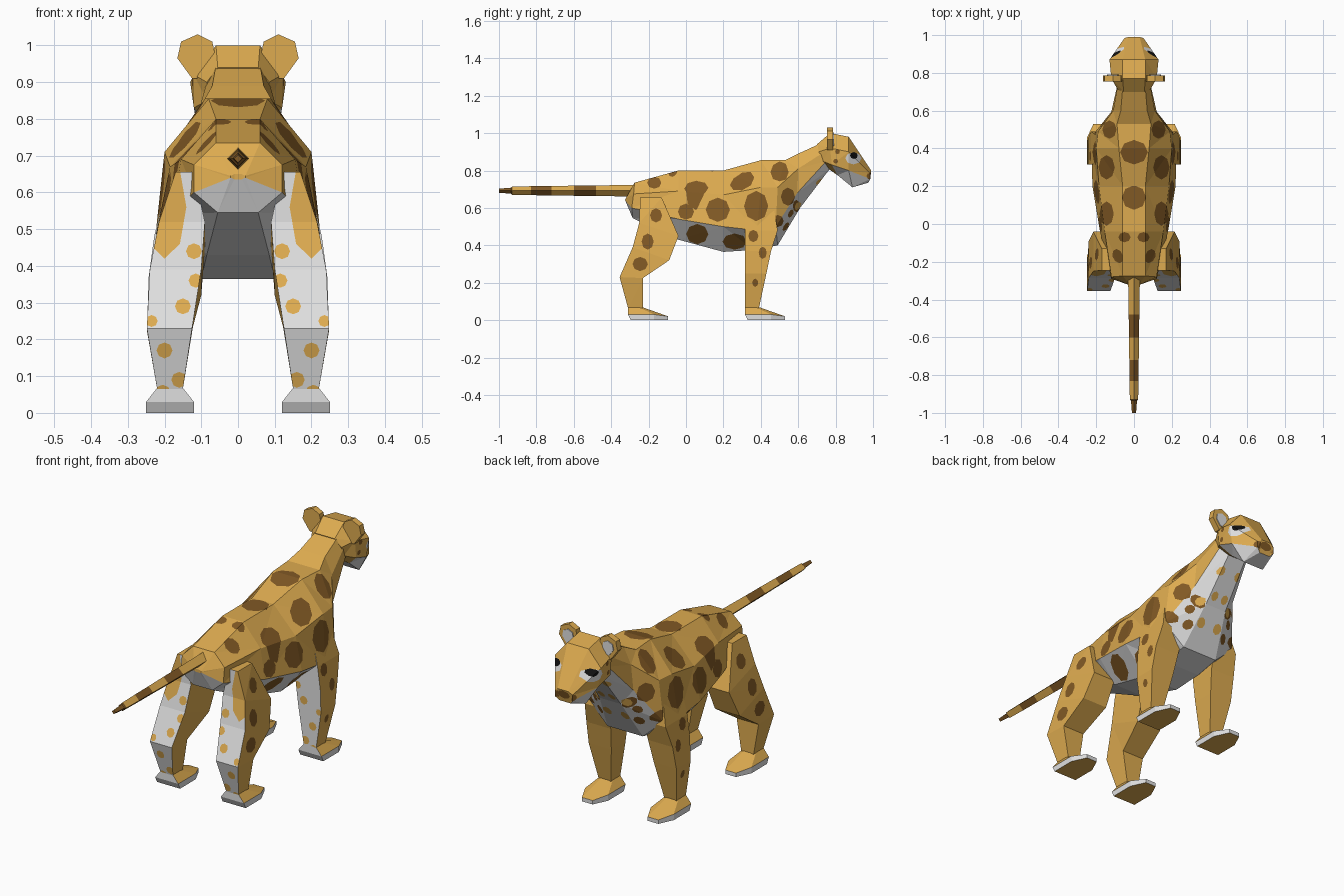
import bpy, bmesh, math
from mathutils import Vector

if "Cube" in bpy.data.objects:
    bpy.data.objects.remove(bpy.data.objects["Cube"])

# Palette
COLOURS = {"tan": (.73, .41, .08), "brown": (.22, .10, .018), "white": (.74, .74, .74),
           "black": (.006, .006, .006)}
TAN, BROWN, WHITE, BLACK = range(4)
MATS = []
for name, rgb in COLOURS.items():
    m = bpy.data.materials.new(name)
    m.diffuse_color = (*rgb, 1)
    m.use_nodes = True
    m.node_tree.nodes["Principled BSDF"].inputs["Base Color"].default_value = m.diffuse_color
    MATS.append(m)


def loft(rings, paint):
    """Skin closed rings; paint(segment, side) gives the colour, caps use segment -1 and -2."""
    bm = bmesh.new()
    vs = [[bm.verts.new(p) for p in r] for r in rings]
    n = len(rings[0])
    for s in range(len(rings) - 1):
        for i in range(n):
            j = (i + 1) % n
            f = bm.faces.new((vs[s][i], vs[s][j], vs[s + 1][j], vs[s + 1][i]))
            f.material_index = paint(s, i)
    bm.faces.new(vs[0]).material_index = paint(-1, 0)
    bm.faces.new(vs[-1]).material_index = paint(-2, 0)
    bmesh.ops.triangulate(bm, faces=bm.faces[:])
    bmesh.ops.recalc_face_normals(bm, faces=bm.faces[:])
    return bm


def mirrored(half):
    return half + [(-x, y, z) for x, y, z in reversed(half)]


def spot(bm, axis, u, v, ru, rv, colour):
    """Cut an eight-sided spot into the faces that look along the signed axis."""
    k, sign = axis
    a, b = [i for i in range(3) if i != k]
    bm.normal_update()
    near = []
    for f in bm.faces:
        us = [w.co[a] for w in f.verts]
        ws = [w.co[b] for w in f.verts]
        if (f.normal[k] * sign > .12 and min(us) < u + ru and max(us) > u - ru
                and min(ws) < v + rv and max(ws) > v - rv):
            near.append(f)
    for i in range(8):
        t = (i + .5) * math.pi / 4
        n, p = Vector((0, 0, 0)), Vector((0, 0, 0))
        n[a], n[b] = math.cos(t) / ru, math.sin(t) / rv
        p[a], p[b] = u + ru * math.cos(t), v + rv * math.sin(t)
        if not near:
            return
        geom = set(near)
        for f in near:
            geom.update(f.edges)
            geom.update(f.verts)
        res = bmesh.ops.bisect_plane(bm, geom=list(geom), dist=1e-5, plane_co=p, plane_no=n)
        pool = {g for g in res["geom"] if isinstance(g, bmesh.types.BMFace)}
        pool |= {f for f in near if f.is_valid}
        near = [f for f in pool if (f.calc_center_median() - p).dot(n) < 0]
    for f in near:
        f.material_index = colour


def side_spots(bm, table, colour, signs=(1, -1)):
    for s in signs:
        for t in table:
            spot(bm, (0, s), *t, colour)


def finish(bm, name):
    bmesh.ops.dissolve_limit(bm, angle_limit=.005, verts=bm.verts[:], edges=bm.edges[:],
                             delimit={'MATERIAL'})
    me = bpy.data.meshes.new(name)
    bm.to_mesh(me)
    bm.free()
    for m in MATS:
        me.materials.append(m)
    ob = bpy.data.objects.new(name, me)
    bpy.context.collection.objects.link(ob)
    return ob


# Body and neck: half sections from spine to belly, rump first
body = loft([mirrored(r) for r in [
    [(.01, -.322, .65), (.02, -.325, .645), (.02, -.325, .64), (.01, -.322, .635)],
    [(.06, -.275, .735), (.12, -.28, .675), (.12, -.29, .60), (.055, -.285, .545)],
    [(.06, -.04, .80), (.155, -.04, .69), (.18, -.04, .54), (.085, -.04, .43)],
    [(.06, .20, .80), (.185, .20, .67), (.22, .20, .50), (.10, .20, .365)],
    [(.08, .40, .855), (.20, .40, .71), (.225, .38, .48), (.10, .36, .375)],
    [(.09, .53, .855), (.19, .49, .71), (.21, .48, .50), (.10, .49, .40)],
    [(.07, .60, .89), (.11, .60, .81), (.12, .595, .68), (.06, .61, .60)],
    [(.06, .72, .945), (.085, .74, .90), (.085, .75, .85), (.05, .77, .81)]]],
    lambda s, i: WHITE if s >= 0 and i in (2, 3, 4) else TAN)
side_spots(body, [(-.17, .735, .035, .03), (-.14, .59, .035, .04), (0, .58, .04, .04),
                  (.17, .59, .06, .06), (.375, .61, .06, .075), (.545, .66, .035, .045),
                  (.59, .61, .018, .03), (.49, .53, .03, .03), (.06, .46, .055, .05),
                  (.26, .42, .06, .04)], BROWN)
for t in [(0, .38, .068, .06), (0, .14, .06, .06)]:
    spot(body, (2, 1), *t, BROWN)
for s in (1, -1):
    for x, y, rx, ry in [(.145, .30, .04, .06), (.145, .055, .035, .06), (.05, -.07, .03, .025),
                         (.13, .50, .035, .045)]:
        spot(body, (2, 1), s * x, y, rx, ry, BROWN)
    # Throat and chest freckles
    for x, z, r, c in [(.05, .52, .022, TAN), (.03, .64, .018, TAN), (.05, .74, .018, TAN),
                       (.11, .50, .022, BROWN), (.085, .61, .02, TAN), (.12, .57, .02, BROWN)]:
        spot(body, (1, 1), s * x, z, r, r, c)
finish(body, "body")

# Head: crown, cheek, jaw and chin per section
head = loft([mirrored(r) for r in [
    [(.055, .70, .94), (.085, .71, .90), (.085, .73, .85), (.05, .76, .81)],
    [(.06, .77, 1.0), (.12, .77, .92), (.12, .78, .83), (.06, .81, .775)],
    [(.06, .87, .98), (.13, .87, .90), (.115, .87, .80), (.06, .89, .71)],
    [(.03, .99, .80), (.05, .985, .785), (.05, .985, .755), (.03, .975, .735)]]],
    lambda s, i: WHITE if s >= 1 and i in (2, 3, 4) else TAN)
side_spots(head, [(.895, .865, .04, .03)], WHITE)
side_spots(head, [(.898, .88, .019, .017)], BLACK)
side_spots(head, [(.81, .90, .012, .012), (.80, .85, .012, .012), (.985, .77, .018, .017)], BROWN)
spot(head, (1, 1), 0, .775, .032, .02, BROWN)
finish(head, "head")

# Ears: thin seven-sided plates with a pale inner plate
EAR = [(.09, .91), (.06, .965), (.07, 1.01), (.11, 1.03), (.155, 1.01), (.165, .965), (.125, .91)]
for s, label in ((1, "right"), (-1, "left")):
    finish(loft([[(s * x, y, z) for x, z in EAR] for y in (.755, .787)],
                lambda seg, i: TAN), label + "_ear")
    inner = [(s * (.113 + (x - .113) * .6), .965 + (z - .965) * .6) for x, z in EAR]
    finish(loft([[(x, y, z) for x, z in inner] for y in (.785, .791)],
                lambda seg, i: WHITE), label + "_inner_ear")

# Legs: x inner, x outer, y back, z back, y front, z front
REAR = [(.12, .17, -.245, .655, -.13, .655), (.09, .215, -.25, .52, -.04, .45),
        (.10, .24, -.285, .39, -.09, .32), (.125, .248, -.355, .23, -.23, .225),
        (.15, .22, -.31, .065, -.23, .065)]
FRONT = [(.10, .20, .32, .60, .47, .60), (.10, .228, .315, .48, .49, .48),
         (.105, .243, .315, .37, .455, .37), (.12, .247, .315, .25, .43, .25),
         (.15, .22, .315, .065, .39, .065)]
REAR_MARKS = [(-.205, .42, .03, .04), (-.245, .30, .038, .035), (-.16, .56, .03, .035)]
FRONT_MARKS = [(.41, .36, .02, .03), (.36, .45, .025, .03), (.37, .20, .015, .02)]
FRECKLES = [(.12, .44, .02), (.115, .36, .018), (.15, .29, .02), (.2, .17, .02),
            (.16, .09, .02), (.205, .055, .02), (.235, .25, .015)]

for s, side in ((1, "right"), (-1, "left")):
    for end, rings, marks in (("rear", REAR, REAR_MARKS), ("front", FRONT, FRONT_MARKS)):
        leg = loft([[(s * xi, yb, zb), (s * xo, yb, zb), (s * xo, yf, zf), (s * xi, yf, zf)]
                    for xi, xo, yb, zb, yf, zf in rings],
                   lambda seg, i: WHITE if seg >= 0 and i == 0 else TAN)
        if end == "rear":
            spot(leg, (1, -1), s * .2, .56, .055, .13, TAN)
        for x, z, r in FRECKLES:
            spot(leg, (1, -1), s * x, z, r, r, TAN)
        side_spots(leg, marks, BROWN, (s,))
        finish(leg, f"{side}_{end}_leg")

        # Paw: sole, pale rim, sloping top up to the ankle
        y0 = rings[-1][2]
        sole = [(.12, 0), (.25, 0), (.25, .14), (.215, .215), (.155, .215), (.12, .14)]
        rim = [(x, y, .03 if y < .2 else .02) for x, y in sole]
        ankle = [(.15, 0), (.22, 0), (.22, .06), (.205, .08), (.165, .08), (.15, .06)]
        paw = loft([[(s * x, y0 + y + (.015 if y == 0 else 0), 0) for x, y in sole],
                    [(s * x, y0 + y, z) for x, y, z in rim],
                    [(s * x, y0 + y, .068) for x, y in ankle]],
                   lambda seg, i: WHITE if seg == 0 or (seg == 1 and i == 0) else TAN)
        finish(paw, f"{side}_{end}_paw")

# Tail: tapering diamond section with dark bands
TAIL = [(-.24, .032), (-.48, .028), (-.60, .027), (-.72, .025), (-.83, .024), (-.93, .022),
        (-.935, .016), (-1, .011)]
finish(loft([[(r, y, .692), (0, y, .692 + r), (-r, y, .692), (0, y, .692 - r)] for y, r in TAIL],
            lambda s, i: BROWN if s in (1, 3, 5, 6, -2) else TAN), "tail")
